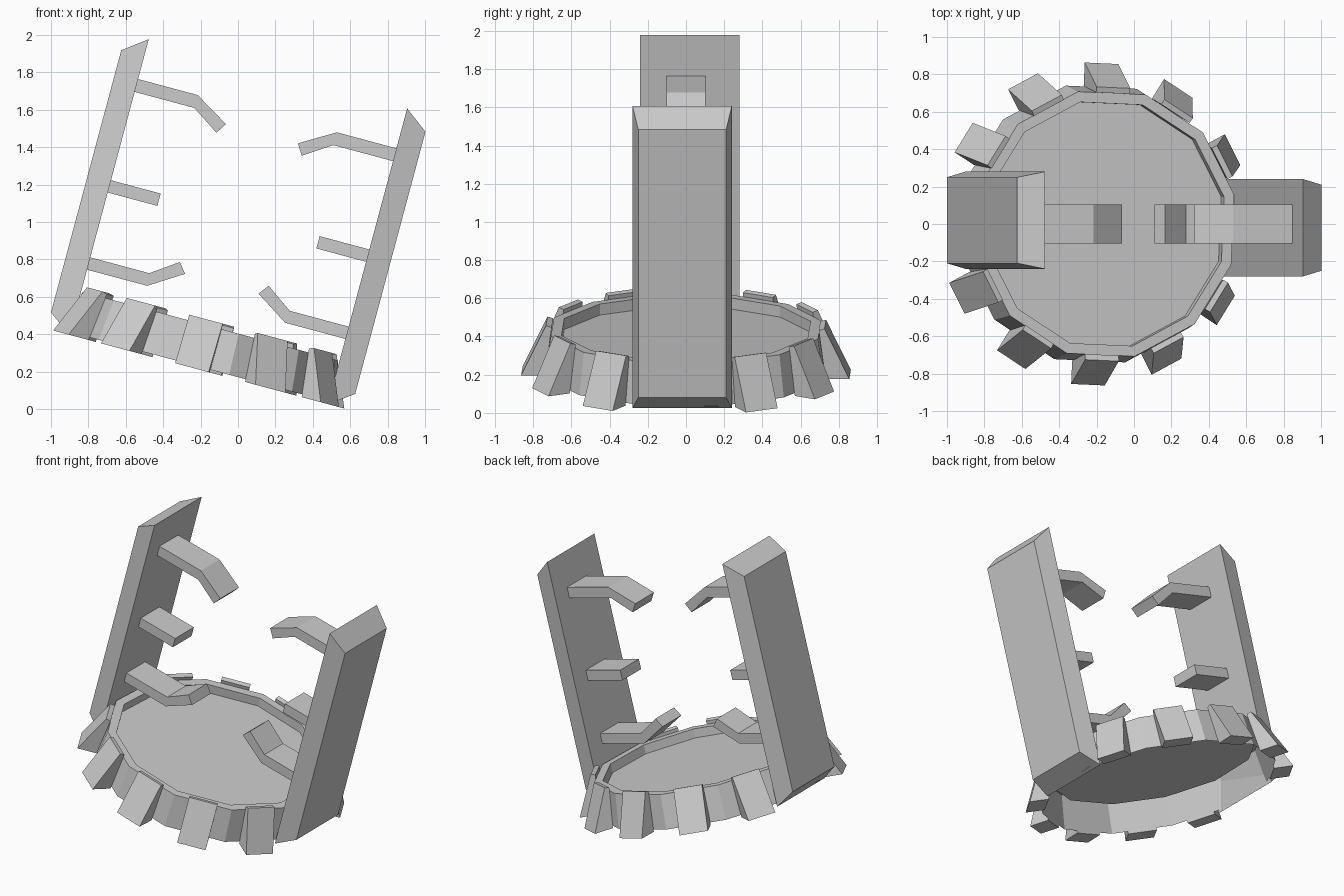
import bpy, bmesh, math
from mathutils import Matrix

if "Cube" in bpy.data.objects:
    bpy.data.objects.remove(bpy.data.objects["Cube"])

# Whole model leans 15 degrees about y
TILT = Matrix.Translation((-0.21, 0, 0.211)) @ Matrix.Rotation(math.radians(15), 4, 'Y')
TWIST = math.radians(-2.5)


def finish(name, bm, matrix=Matrix()):
    bmesh.ops.recalc_face_normals(bm, faces=bm.faces)
    bm.transform(TILT @ matrix)
    mesh = bpy.data.meshes.new(name)
    bm.to_mesh(mesh)
    bm.free()
    obj = bpy.data.objects.new(name, mesh)
    bpy.context.collection.objects.link(obj)
    return obj


def bridge(bm, loops, cap_start=True):
    """Join successive vertex loops with quads and cap the ends."""
    rows = [[bm.verts.new(p) for p in loop] for loop in loops]
    n = len(rows[0])
    for a, b in zip(rows, rows[1:]):
        for i in range(n):
            j = (i + 1) % n
            bm.faces.new((a[i], a[j], b[j], b[i]))
    if cap_start:
        bm.faces.new(rows[0])
    bm.faces.new(rows[-1])


def extrude_profile(name, profile, half, matrix=Matrix()):
    """Extrude an x-z outline across y."""
    bm = bmesh.new()
    bridge(bm, [[(x, y, z) for x, z in profile] for y in (-half, half)])
    return finish(name, bm, matrix)


# Twelve-sided tray: hollow underneath, shallow recess on top (apothem, height)
bm = bmesh.new()
loops = []
for r, z in [(0.732, 0.015), (0.70, 0.24), (0.645, 0.24), (0.645, 0.18)]:
    r /= math.cos(math.pi / 12)
    angles = [math.radians(15 + 30 * k) + TWIST for k in range(12)]
    loops.append([(r * math.cos(a), r * math.sin(a), z) for a in angles])
bridge(bm, loops, cap_start=False)
finish("base_tray", bm)

# Leaning blocks around the rim, skipping the two sides with posts
block = [(0.735, 0), (0.86, 0), (0.73, 0.27), (0.70, 0.262)]
for k in range(12):
    if k % 6:
        turn = Matrix.Rotation(math.radians(30 * k) + TWIST, 4, 'Z')
        extrude_profile("rim_block", block, 0.093, turn)

# Arm outlines for the right-hand side
arms = {
    "upper_arm": [(0.72, 1.416), (0.385, 1.416), (0.199, 1.305), (0.236, 1.247),
                  (0.385, 1.345), (0.72, 1.345)],
    "middle_arm": [(0.72, 0.856), (0.44, 0.856), (0.44, 0.788), (0.72, 0.788)],
    "lower_arm": [(0.72, 0.429), (0.389, 0.429), (0.246, 0.529), (0.203, 0.475),
                  (0.382, 0.361), (0.72, 0.361)],
}

for side, s in (("left", -1), ("right", 1)):
    # Tapered side post, inner face larger than outer
    bm = bmesh.new()
    bridge(bm, [[(s * x, -s * 0.02 + y, z) for y, z in
                 ((-h, z0), (h, z0), (h, z1), (-h, z1))]
                for x, h, z0, z1 in ((0.715, 0.26, 0, 1.637), (0.842, 0.23, 0.09, 1.542))])
    finish(side + "_post", bm)
    # Inward arms
    for name, outline in arms.items():
        extrude_profile(side + "_" + name, [(s * x, z) for x, z in outline], 0.103)
